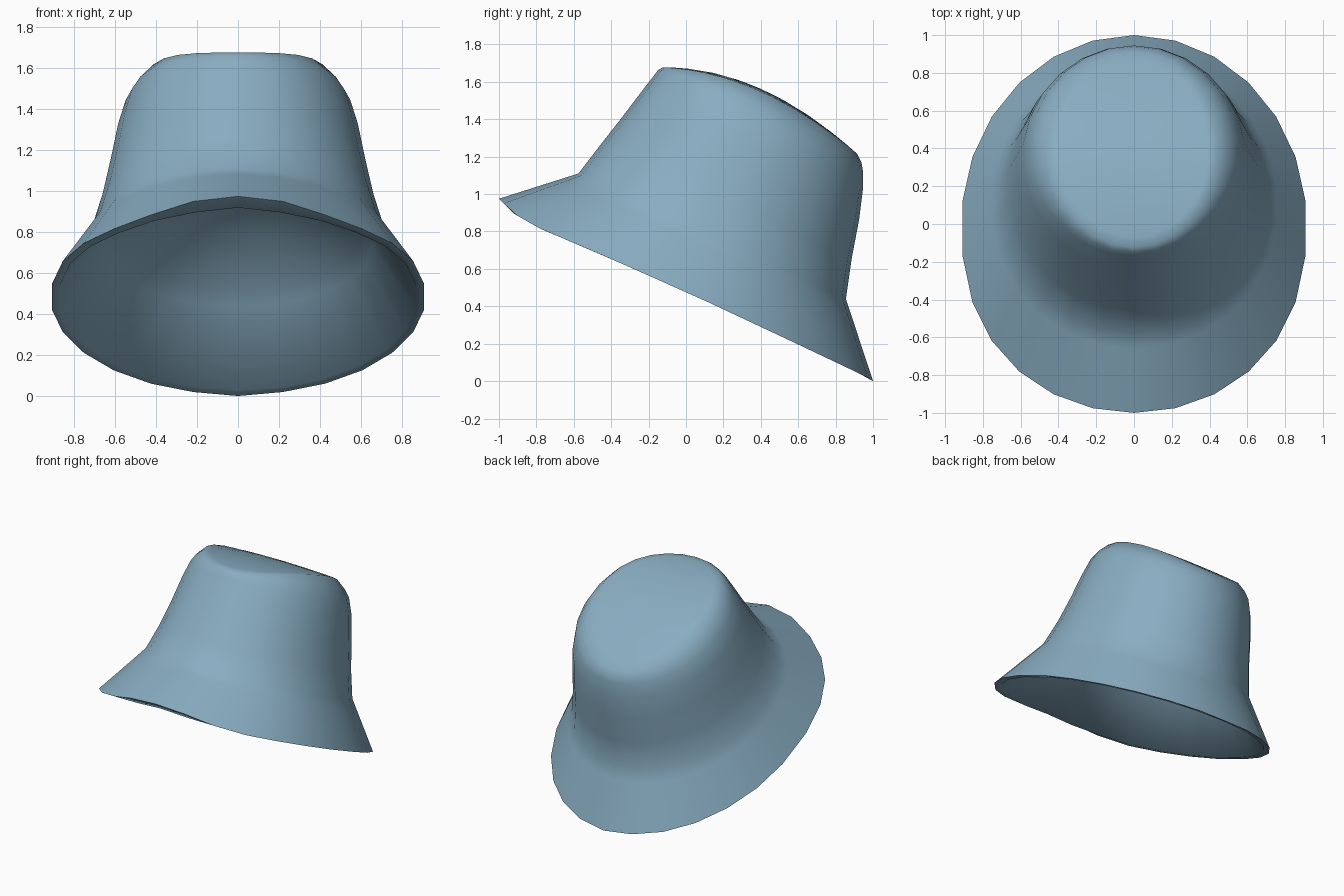
import bpy, bmesh, math

if "Cube" in bpy.data.objects:
    bpy.data.objects.remove(bpy.data.objects["Cube"])

SEGS = 26


def rim_height(y):
    """Height of the brim edge along its length: tilted, dipping slightly at the front."""
    pts = [(-1, .975), (-.92, .895), (-.78, .815), (-.45, .675), (.08, .44),
           (.57, .21), (.97, .02), (1, 0)]
    y = max(-1, min(1, y))
    for (a, za), (b, zb) in zip(pts, pts[1:]):
        if y <= b:
            return za + (zb - za) * (y - a) / (b - a)
    return pts[-1][1]


def ring(front, back, half, rim=False, full=1.0, bulge=0.0):
    """Tilted oval through a front and a back (y, z) point.
    rim follows the brim edge curve, full squares off the front, bulge lifts the sides."""
    out = []
    cy, ry = (front[0] + back[0]) / 2, (back[0] - front[0]) / 2
    for i in range(SEGS):
        a = 2 * math.pi * i / SEGS
        c = math.cos(a)
        if c < 0:
            c = -abs(c) ** full
        y = cy + ry * c
        z = front[1] + (back[1] - front[1]) * (c + 1) / 2 + bulge * (1 - c * c)
        out.append((half * math.sin(a), y, rim_height(y) if rim else z))
    return out


def between(r0, r1, t):
    """Support ring part of the way from one ring to another."""
    return [tuple(a + (b - a) * t for a, b in zip(p, q)) for p, q in zip(r0, r1)]


def cap(front, back, half, bulge, lift, full=1.0):
    """Shrinking rings closing an oval, arched along y by bulge, pushed out along the tilt by lift."""
    cy, ry = (front[0] + back[0]) / 2, (back[0] - front[0]) / 2

    def point(x, c, s):
        z = front[1] + (back[1] - front[1]) * (c + 1) / 2 + bulge * (1 - c * c)
        h = lift * (1 - s * s)
        return (x, cy + ry * c + .44 * h, z + .9 * h)
    rings = []
    for s in (.9, .75, .5, .25):
        r = []
        for i in range(SEGS):
            a = 2 * math.pi * i / SEGS
            c = math.cos(a)
            if c < 0:
                c = -abs(c) ** full
            r.append(point(half * s * math.sin(a), c * s, s))
        rings.append(r)
    return rings, point(0, 0, 0)


# outer surface: brim, crown wall, rounded shoulder, arched top
edge = ring((-1, .975), (1, 0), .915, rim=True, full=.85)
base = ring((-.575, 1.11), (.855, .44), .72, full=.95)
outer = [
    edge,
    between(edge, base, .8),
    base,
    ring((-.46, 1.26), (.885, .65), .665),
    ring((-.35, 1.40), (.925, .86), .625),
    ring((-.24, 1.545), (.945, 1.02), .59, bulge=.015),
    ring((-.17, 1.635), (.945, 1.13), .552, bulge=.035),
    ring((-.15, 1.662), (.938, 1.17), .51, bulge=.065),
    ring((-.125, 1.678), (.915, 1.215), .44, bulge=.105),
]
outer_top, outer_tip = cap((-.125, 1.678), (.915, 1.215), .44, .105, .012)

# inner surface: brim underside running smoothly into a shallow domed lining
inner = [
    ring((-.945, .915), (.95, .03), .875, rim=True, full=.85),
    ring((-.53, 1.06), (.80, .44), .665, full=.95),
]
inner_top, inner_tip = cap((-.53, 1.06), (.80, .44), .665, 0, .29, .95)

bm = bmesh.new()


def loft(rings, tip):
    loops = [[bm.verts.new(p) for p in r] for r in rings]
    end = bm.verts.new(tip)
    for lo, hi in zip(loops, loops[1:]):
        for i in range(SEGS):
            j = (i + 1) % SEGS
            bm.faces.new((lo[i], lo[j], hi[j], hi[i]))
    for i in range(SEGS):
        bm.faces.new((loops[-1][i], loops[-1][(i + 1) % SEGS], end))
    return loops[0]


out_edge = loft(outer + outer_top, outer_tip)
in_edge = loft(inner + inner_top, inner_tip)
# lip joining both surfaces
for i in range(SEGS):
    j = (i + 1) % SEGS
    bm.faces.new((out_edge[i], out_edge[j], in_edge[j], in_edge[i]))
bmesh.ops.recalc_face_normals(bm, faces=bm.faces)

mesh = bpy.data.meshes.new("bucket_hat")
bm.to_mesh(mesh)
bm.free()
hat = bpy.data.objects.new("bucket_hat", mesh)
bpy.context.collection.objects.link(hat)

felt = bpy.data.materials.new("dusty blue felt")
felt.diffuse_color = (.25, .42, .54, 1)
felt.use_nodes = True
felt.node_tree.nodes["Principled BSDF"].inputs["Base Color"].default_value = felt.diffuse_color
mesh.materials.append(felt)

bpy.context.view_layer.objects.active = hat
hat.select_set(True)
bpy.ops.object.shade_smooth_by_angle(angle=math.radians(70))
